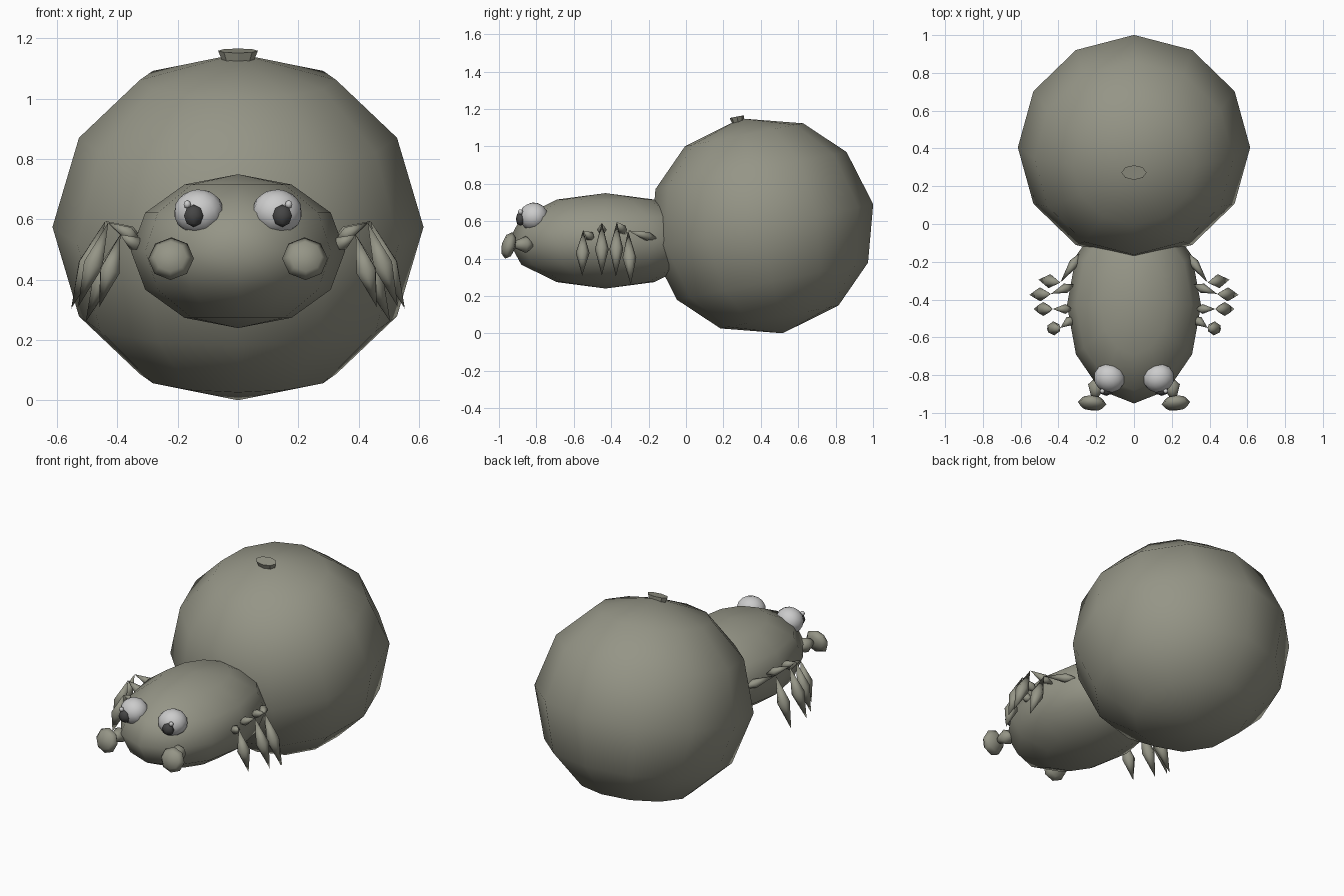
import bpy, bmesh, math
from mathutils import Vector, Matrix

if "Cube" in bpy.data.objects:
    bpy.data.objects.remove(bpy.data.objects["Cube"])


def material(name, rgb):
    m = bpy.data.materials.new(name)
    m.diffuse_color = (*rgb, 1)
    m.use_nodes = True
    m.node_tree.nodes["Principled BSDF"].inputs["Base Color"].default_value = m.diffuse_color
    return m


SHELL = material("shell_olive", (0.30, 0.30, 0.24))
WHITE = material("eye_white", (0.8, 0.8, 0.8))
DARK = material("pupil_dark", (0.06, 0.06, 0.06))


def finish(bm, name, mat, smooth=True):
    bmesh.ops.recalc_face_normals(bm, faces=bm.faces)
    for f in bm.faces:
        f.smooth = smooth
    me = bpy.data.meshes.new(name)
    bm.to_mesh(me)
    bm.free()
    me.materials.append(mat)
    ob = bpy.data.objects.new(name, me)
    bpy.context.collection.objects.link(ob)
    return ob


def ball(name, loc, size, mat, segs=12, rings=6, rot=(0, 0, 0), lats=None):
    """UV ball with half-sizes; lats remaps ring latitudes (degrees)."""
    bm = bmesh.new()
    bmesh.ops.create_uvsphere(bm, u_segments=segs, v_segments=rings, radius=1)
    for v in bm.verts:
        if lats:
            a = round(math.degrees(math.asin(max(-1, min(1, v.co.z)))))
            if abs(a) in lats:
                b = math.radians(lats[abs(a)])
                p = Vector((v.co.x, v.co.y, 0)).normalized() * math.cos(b)
                v.co = (p.x, p.y, math.copysign(math.sin(b), a))
        v.co = Vector(a * b for a, b in zip(v.co, size))
    ob = finish(bm, name, mat)
    ob.location, ob.rotation_euler = loc, rot
    return ob


def spindle(name, a, b, r, widest=0.5, segs=6):
    """Pointed limb segment from a to b."""
    a, b = Vector(a), Vector(b)
    q = (b - a).to_track_quat('Z', 'Y')
    bm = bmesh.new()
    mid = a.lerp(b, widest)
    ring = [bm.verts.new(mid + q @ Vector((r * math.cos(t), r * math.sin(t), 0)))
            for t in (2 * math.pi * i / segs for i in range(segs))]
    ends = [bm.verts.new(a), bm.verts.new(b)]
    for i in range(segs):
        for e in ends:
            bm.faces.new((ring[i], ring[(i + 1) % segs], e))
    return finish(bm, name, SHELL)


# abdomen and front body
ball("abdomen", (0, 0.405, 0.575), (0.615, 0.607, 0.585), SHELL,
     rot=(math.radians(11), 0, 0), lats={30: 31, 60: 58})
ball("body", (0, -0.43, 0.495), (0.355, 0.52, 0.255), SHELL)

# small flared spout on top of the abdomen
bm = bmesh.new()
bmesh.ops.create_cone(bm, cap_ends=True, segments=8, radius1=0.035, radius2=0.066, depth=0.08,
                      matrix=Matrix.Diagonal((1, 0.6, 1, 1)))
spout = finish(bm, "spout", SHELL, False)
spout.location = (0, 0.28, 1.12)
spout.rotation_euler = (math.radians(11), 0, 0)

# root, knee, foot of each leg, front to back
LEGS = [((.31, -.49, .50), (.39, -.55, .55), (.46, -.555, .31)),
        ((.32, -.45, .53), (.43, -.45, .59), (.53, -.45, .31)),
        ((.31, -.32, .53), (.44, -.37, .595), (.553, -.375, .305)),
        ((.27, -.14, .50), (.39, -.31, .55), (.505, -.295, .26))]

for s, side in ((-1, "left"), (1, "right")):
    # eyes with pupils and glints
    ball(f"eye_{side}", (s * .13, -.815, .625), (.084, .078, .074), WHITE, 12, 8,
         (0.5, 0, s * 0.3))
    ball(f"pupil_{side}", (s * .147, -.885, .612), (.037, .025, .037), DARK, 6, 4)
    ball(f"glint_{side}", (s * .168, -.885, .65), (.014, .014, .014), WHITE, 6, 4)
    # feelers: short stem and flattened pad
    spindle(f"feeler_stem_{side}", (s * .19, -.80, .475), (s * .215, -.96, .475), .045, .35, 8)
    ball(f"feeler_pad_{side}", (s * .222, -.948, .47), (.076, .073, .038), SHELL, 8, 4,
         (math.radians(75), 0, s * math.radians(5)))
    # legs
    for i, pts in enumerate(LEGS, 1):
        root, knee, foot = [(s * p[0], p[1], p[2]) for p in pts]
        spindle(f"upper_leg_{side}_{i}", root, knee, .026, .4)
        spindle(f"lower_leg_{side}_{i}", knee, foot, .037, .5)
